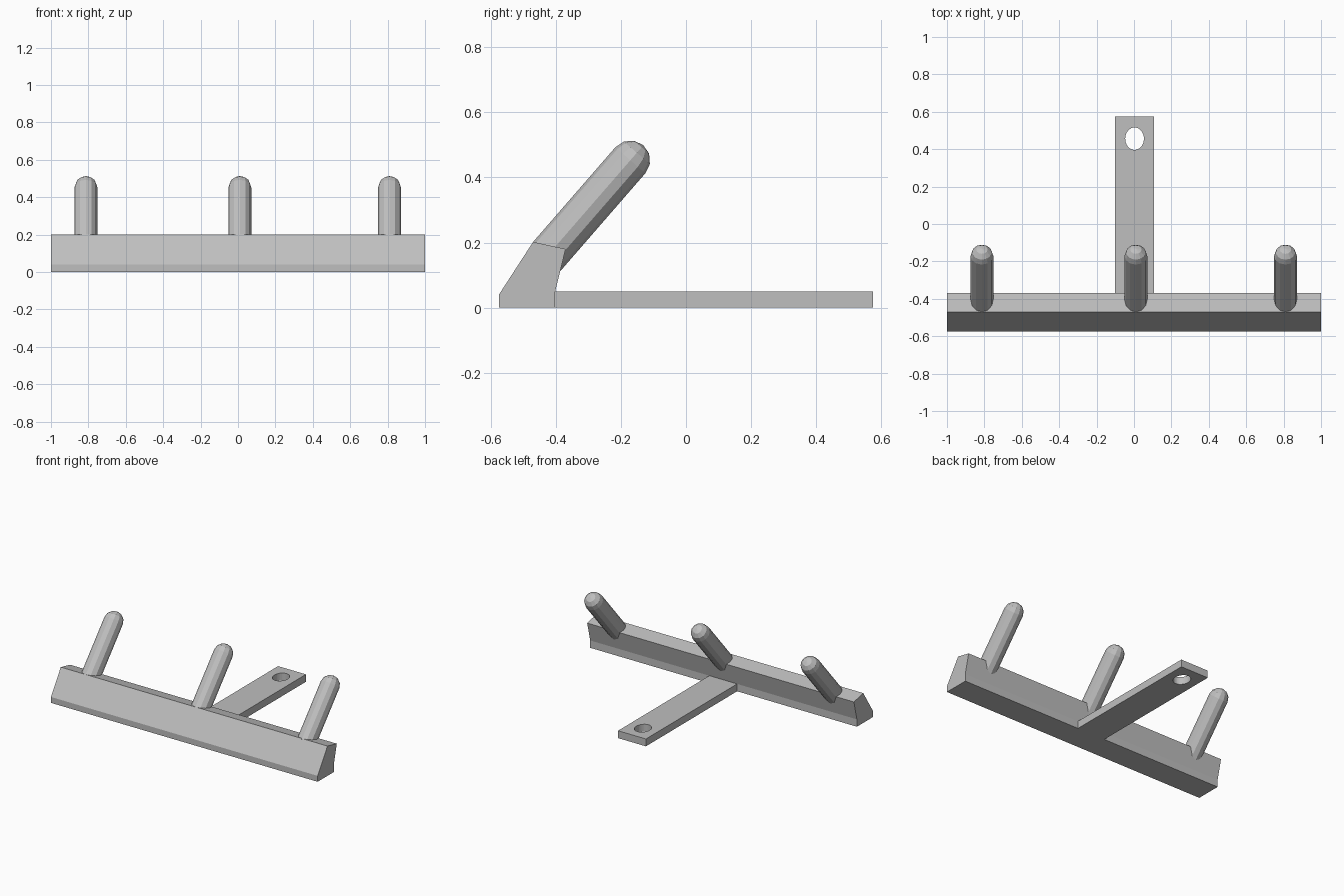
import bpy, bmesh, math
from mathutils import Vector

if "Cube" in bpy.data.objects:
    bpy.data.objects.remove(bpy.data.objects["Cube"])

grey = bpy.data.materials.new("plain_grey")
grey.use_nodes = True
COLOUR = (0.52, 0.52, 0.52, 1)
grey.diffuse_color = COLOUR
grey.node_tree.nodes["Principled BSDF"].inputs["Base Color"].default_value = COLOUR


def finish(name, bm):
    bmesh.ops.recalc_face_normals(bm, faces=bm.faces)
    mesh = bpy.data.meshes.new(name)
    bm.to_mesh(mesh)
    bm.free()
    mesh.materials.append(grey)
    obj = bpy.data.objects.new(name, mesh)
    bpy.context.collection.objects.link(obj)
    return obj


def prism(name, outline, step):
    """Extrude a closed outline along the vector step."""
    bm = bmesh.new()
    face = bm.faces.new([bm.verts.new(p) for p in outline])
    moved = bmesh.ops.extrude_face_region(bm, geom=[face], use_keep_orig=True)["geom"]
    bmesh.ops.translate(bm, vec=step, verts=[v for v in moved if isinstance(v, bmesh.types.BMVert)])
    return finish(name, bm)


# Long bar with a sloping front
profile = [(-0.575, 0), (-0.575, 0.04), (-0.47, 0.202), (-0.37, 0.18), (-0.402, 0.05), (-0.402, 0)]
prism("bar", [(-1, y, z) for y, z in profile], (2, 0, 0))

# Flat tongue behind the bar, with an oval hole
tongue = prism("tongue", [(-0.102, -0.402, 0), (0.107, -0.402, 0), (0.107, 0.575, 0), (-0.102, 0.575, 0)],
               (0, 0, 0.05))
oval = [(0.003 + 0.05 * math.cos(a), 0.456 + 0.06 * math.sin(a), -0.05)
        for a in (math.tau * i / 32 for i in range(32))]
cutter = prism("hole_cutter", oval, (0, 0, 0.2))
cutter.hide_render = True
hole = tongue.modifiers.new("hole", "BOOLEAN")
hole.operation = "DIFFERENCE"
hole.solver = "EXACT"
hole.object = cutter
bpy.context.view_layer.objects.active = tongue
bpy.ops.object.modifier_apply(modifier="hole")
bpy.data.objects.remove(cutter)

# Round-ended pegs leaning back, their slanted feet sunk into the bar
SIDES, RADIUS = 12, 0.061
tip = Vector((0, -0.171, 0.453))
axis = Vector((0, 0.656, 0.755)).normalized()
across = Vector((1, 0, 0))
lower = across.cross(axis)
if lower.z > 0:
    lower = -lower


def peg(name, x):
    bm = bmesh.new()
    centre = tip + across * x

    def ring(radius, along, slant=0):
        verts = []
        for i in range(SIDES):
            a = math.tau * i / SIDES
            shift = along - slant * (1 + math.cos(a))
            verts.append(bm.verts.new(centre + axis * shift
                                      + radius * (lower * math.cos(a) + across * math.sin(a))))
        return verts

    rings = [ring(RADIUS, -0.39, 0.025)]
    for degrees in (0, 30, 60):
        a = math.radians(degrees)
        rings.append(ring(RADIUS * math.cos(a), RADIUS * math.sin(a)))
    for low, high in zip(rings, rings[1:]):
        for i in range(SIDES):
            j = (i + 1) % SIDES
            bm.faces.new((low[i], low[j], high[j], high[i]))
    pole = bm.verts.new(centre + axis * RADIUS)
    for i in range(SIDES):
        bm.faces.new((rings[-1][i], rings[-1][(i + 1) % SIDES], pole))
    bm.faces.new(rings[0])
    return finish(name, bm)


for name, x in (("right_peg", -0.813), ("middle_peg", 0.01), ("left_peg", 0.81)):
    peg(name, x)
